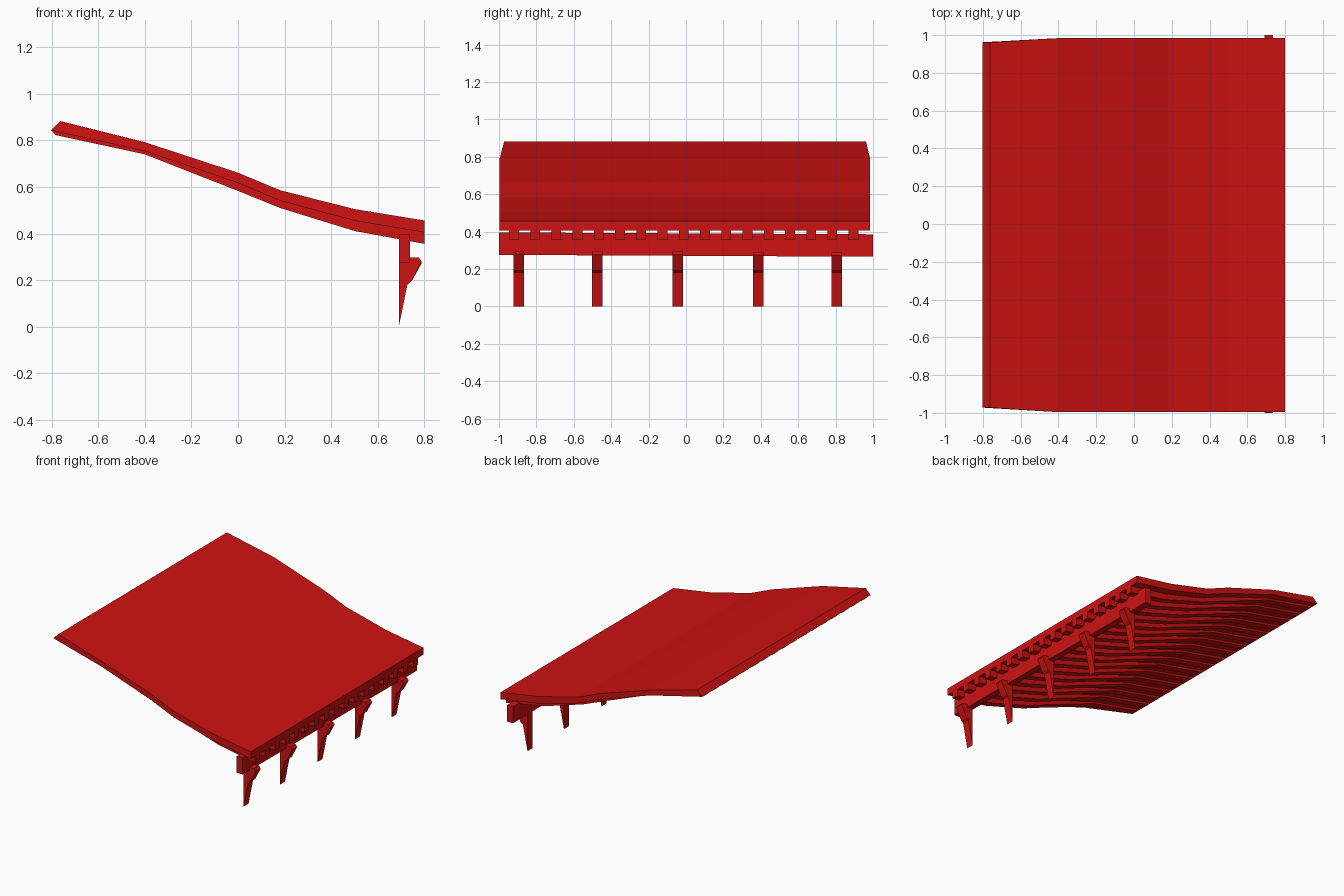
import bpy

if "Cube" in bpy.data.objects:
    bpy.data.objects.remove(bpy.data.objects["Cube"])

red = bpy.data.materials.new("red_paint")
red.diffuse_color = (0.62, 0.006, 0.006, 1)
red.use_nodes = True
red.node_tree.nodes["Principled BSDF"].inputs["Base Color"].default_value = red.diffuse_color


def make_object(name, verts, faces):
    mesh = bpy.data.meshes.new(name)
    mesh.from_pydata(verts, [], faces)
    mesh.materials.append(red)
    obj = bpy.data.objects.new(name, mesh)
    bpy.context.collection.objects.link(obj)
    return obj


def loft(name, sections):
    """Join rectangular sections (top point, bottom point, y0, y1) along x."""
    verts, faces = [], []
    for (xt, zt), (xb, zb), y0, y1 in sections:
        verts += [(xt, y0, zt), (xt, y1, zt), (xb, y1, zb), (xb, y0, zb)]
    for s in range(len(sections) - 1):
        a, b = s * 4, s * 4 + 4
        for i in range(4):
            j = (i + 1) % 4
            faces.append((a + i, b + i, b + j, a + j))
    n = len(verts)
    faces += [(0, 1, 2, 3), (n - 1, n - 2, n - 3, n - 4)]
    return make_object(name, verts, faces)


def extrude(name, profile, y0, y1, drop=0.0):
    """Extrude an xz profile along y, lowering the far end by drop."""
    n = len(profile)
    verts = [(x, y0, z) for x, z in profile] + [(x, y1, z - drop) for x, z in profile]
    faces = [(i, (i + 1) % n, n + (i + 1) % n, n + i) for i in range(n)]
    faces += [tuple(reversed(range(n))), tuple(range(n, 2 * n))]
    return make_object(name, verts, faces)


# Curves of the roof top, roof underside and rafter underside
top = [(-0.763, 0.883), (-0.4, 0.792), (0, 0.661), (0.18, 0.586), (0.5, 0.505), (0.8, 0.456)]
mid = [(-0.803, 0.843), (-0.4, 0.754), (0, 0.617), (0.18, 0.541), (0.5, 0.455), (0.8, 0.405)]
low = [(-0.78, 0.822), (-0.4, 0.740), (0, 0.583), (0.18, 0.510), (0.5, 0.411), (0.8, 0.356)]

# Curved roof slab, slightly narrower at the high end
edges = [(-0.972, 0.962)] + [(-0.996, 0.984)] * 5
loft("roof_slab", [(t, m, *e) for t, m, e in zip(top, mid, edges)])

# Row of rafters under the slab
for i in range(17):
    y = -0.92 + i * 0.1135
    loft(f"rafter_{i + 1}", [(m, l, y - 0.026, y + 0.026) for m, l in zip(mid, low)])

# Cross beam carrying the rafters
extrude("cross_beam", [(0.69, 0.276), (0.737, 0.276), (0.737, 0.396), (0.69, 0.396)],
        -1, 1, 0.01)

# Tapered brackets holding the beam
for i, y in enumerate((-0.893, -0.475, -0.044, 0.387, 0.805)):
    z = 0.298 - (y + 0.9) * 0.005
    extrude(f"bracket_{i + 1}",
            [(0.69, 0), (0.727, 0.182), (0.745, 0.195), (0.788, z - 0.017),
             (0.775, z), (0.69, z)], y - 0.028, y + 0.028)

# Make all face normals point outward
import bmesh
for obj in bpy.context.collection.objects:
    bm = bmesh.new()
    bm.from_mesh(obj.data)
    bmesh.ops.recalc_face_normals(bm, faces=bm.faces)
    bm.to_mesh(obj.data)
    bm.free()
